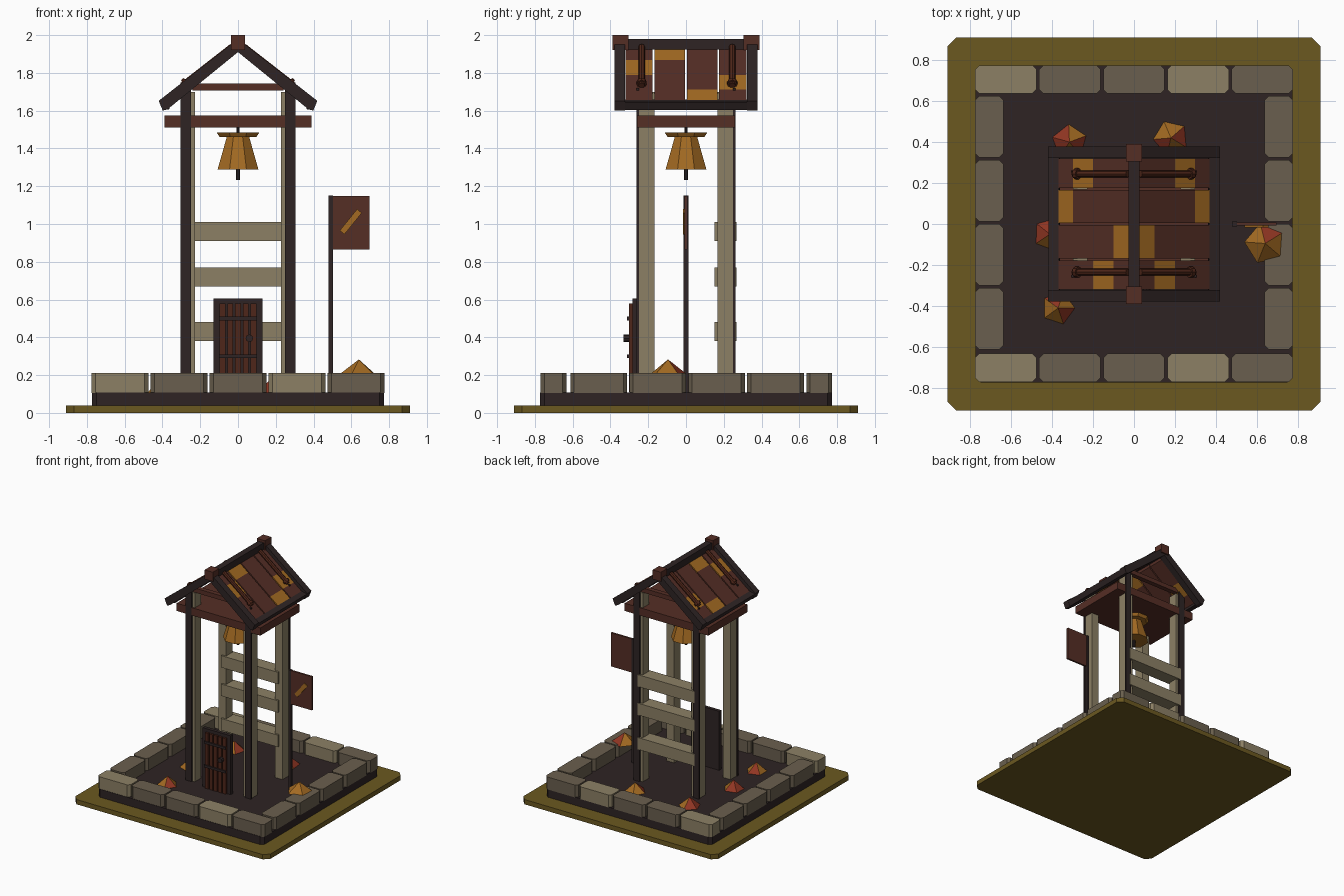
import bpy, bmesh, math
from mathutils import Vector

if "Cube" in bpy.data.objects:
    bpy.data.objects.remove(bpy.data.objects["Cube"])


def material(name, hexcode):
    rgb = [int(hexcode[i:i + 2], 16) / 255 for i in (0, 2, 4)]
    lin = [c / 12.92 if c <= 0.04045 else ((c + 0.055) / 1.055) ** 2.4 for c in rgb]
    m = bpy.data.materials.new(name)
    m.diffuse_color = (*lin, 1)
    m.use_nodes = True
    m.node_tree.nodes["Principled BSDF"].inputs["Base Color"].default_value = m.diffuse_color
    return m


OLIVE = material("olive ground", "6b5820")
DARK = material("charcoal", "2e2424")
LIGHT = material("light stone", "8c8065")
MID = material("mid stone", "6a5f4e")
BROWN = material("red brown wood", "552e25")
DOOR = material("door wood", "4f2619")
GOLD = material("gold", "a36a22")
RED = material("rust red", "923623")


def finish(name, bm, *mats):
    bmesh.ops.recalc_face_normals(bm, faces=bm.faces)
    me = bpy.data.meshes.new(name)
    bm.to_mesh(me)
    bm.free()
    for m in mats:
        me.materials.append(m)
    ob = bpy.data.objects.new(name, me)
    bpy.context.collection.objects.link(ob)
    return ob


def box(name, x, y, z, mat, chamfer=0):
    """Box from (min, max) ranges, optionally with chamfered upright edges."""
    bm = bmesh.new()
    bmesh.ops.create_cube(bm, size=1)
    for v in bm.verts:
        v.co = [(r[0] + r[1]) / 2 + c * (r[1] - r[0]) for c, r in zip(v.co, (x, y, z))]
    if chamfer:
        up = [e for e in bm.edges if abs(e.verts[0].co.z - e.verts[1].co.z) > 1e-4]
        bmesh.ops.bevel(bm, geom=up, offset=chamfer, segments=1, affect='EDGES')
    return finish(name, bm, mat)


def prism(name, profile, y, mat, side=1):
    """Extrude an x-z profile along y; side = -1 mirrors it in x."""
    bm = bmesh.new()
    f = bm.faces.new([bm.verts.new((side * px, y[0], pz)) for px, pz in profile])
    ext = bmesh.ops.extrude_face_region(bm, geom=[f])["geom"]
    for v in ext:
        if isinstance(v, bmesh.types.BMVert):
            v.co.y = y[1]
    return finish(name, bm, mat)


def rod(name, a, b, r1, r2, mat, sides=8):
    a, b = Vector(a), Vector(b)
    bm = bmesh.new()
    bmesh.ops.create_cone(bm, cap_ends=True, segments=sides, radius1=r1, radius2=r2,
                          depth=(b - a).length)
    ob = finish(name, bm, mat)
    spin = Vector((0, 0, 1)).rotation_difference(b - a).to_matrix().to_4x4()
    ob.data.transform(spin)
    ob.location = (a + b) / 2
    return ob


# Ground plate and dark floor
box("ground_plate", (-.91, .91), (-.91, .91), (0, .04), OLIVE, .042)
box("floor_slab", (-.773, .773), (-.773, .773), (.04, .108), DARK, .025)

# Stone kerb: five stones front and back, four on each side
for y in ((-.77, -.633), (.637, .774)):
    for i in range(5):
        c = (i - 2) * .3125
        box("kerb_stone", (c - .15, c + .15), y, (.105, .21),
            LIGHT if i in (0, 3) else MID, .02)
for x in ((-.775, -.637), (.637, .775)):
    for i in range(4):
        c = -.462 + i * .312
        box("side_kerb_stone", x, (c - .15, c + .15), (.105, .21), MID, .02)

# Posts with dark facing boards on their outer faces
for sx in (-1, 1):
    for sy in (-1, 1):
        xs = lambda a, b: tuple(sorted((sx * a, sx * b)))
        ys = lambda a, b: tuple(sorted((sy * a, sy * b)))
        box("post", xs(.228, .298), ys(.168, .25), (.1, 1.7), LIGHT)
        box("post_facing", xs(.25, .305), ys(.25, .262), (.1, 1.72), DARK)

# Back rails
for z in (.43, .72, .96):
    box("back_rail", (-.265, .265), (.152, .268), (z - .05, z + .05), LIGHT)

# Platform under the roof and gable ties
box("bell_platform", (-.39, .39), (-.26, .26), (1.51, 1.575), BROWN)
for y in (-.235, .235):
    box("gable_tie", (-.24, .24), (y - .02, y + .02), (1.708, 1.745), BROWN)

# Roof: planks in four segments, one gold patch per plank
plank_y = ((-.32, -.178), (-.168, -.006), (.004, .166), (.176, .32))
cuts = (.02, .1, .2, .297, .385)
patch = (1, 0, 3, 2)
roof_z = lambda x: 1.945 - .78 * x
for s in (-1, 1):
    for y, gold in zip(plank_y, patch):
        for k in range(4):
            a, b = cuts[k], cuts[k + 1]
            prism("roof_plank", [(a, roof_z(a)), (b, roof_z(b)), (b, roof_z(b) - .03),
                                 (a, roof_z(a) - .03)], y, GOLD if k == gold else BROWN, s)
    # Rafters at both gables and the eave board
    for y in ((-.378, -.322), (.322, .378)):
        prism("rafter", [(0, 1.98), (.42, 1.652), (.398, 1.6), (.372, 1.608), (0, 1.91)],
              y, DARK, s)
    prism("eave_board", [(.367, 1.658), (.417, 1.645), (.397, 1.603), (.362, 1.608)],
          (-.325, .325), DARK, s)
    # Wooden rods lying on each slope, with end collars
    for y in (-.235, .245):
        at = lambda x: (s * x, y, roof_z(x) + .018)
        rod("roof_rod", at(.03), at(.295), .017, .017, DOOR)
        rod("rod_collar", at(.27), at(.286), .027, .027, DOOR)

# Ridge beam and its end blocks
box("ridge_beam", (-.027, .027), (-.375, .375), (1.925, 1.98), DARK)
for y in ((-.39, -.305), (.305, .39)):
    box("ridge_block", (-.038, .038), y, (1.922, 2), BROWN)

# Bell with crown, hanger and clapper
for name, z0, z1, r0, r1 in (("bell_body", 1.288, 1.468, .117, .062),
                             ("bell_crown", 1.46, 1.484, .105, .122)):
    bell = rod(name, (0, 0, z0), (0, 0, z1), r0, r1, GOLD)
    bell.rotation_euler.z = math.pi / 8
rod("bell_hanger", (0, 0, 1.48), (0, 0, 1.515), .009, .009, DARK)
rod("clapper", (0, 0, 1.232), (0, 0, 1.3), .011, .011, DARK)

# Door: frame, planks, straps and knob
box("door_frame", (-.13, .13), (-.284, -.255), (.1, .605), DARK)
for i in range(5):
    c = (i - 2) * .041
    box("door_plank", (c - .0155, c + .0155), (-.302, -.28), (.11, .578), DOOR)
for z in (.3, .5):
    box("door_strap", (-.1, .1), (-.312, -.3), (z - .01, z + .01), DARK)
rod("door_knob", (.06, -.3, .395), (.06, -.33, .395), .02, .02, DARK)

# Banner on its pole with a diagonal gold stripe
box("banner_pole", (.478, .502), (-.012, .012), (.1, 1.15), DARK)
box("banner", (.5, .695), (-.008, .008), (.865, 1.148), BROWN)
stripe = box("banner_stripe", (-.073, .073), (-.006, .002), (-.016, .016), GOLD)
stripe.location = (.597, -.01, 1.012)
stripe.rotation_euler.y = -math.radians(51)

# Leaf heaps: five-sided cones with some rust red faces
heaps = ((-.315, .4, .105, .09, 1.3), (.18, .42, .105, .09, .4), (-.41, -.05, .105, .085, .9),
         (-.37, -.41, .105, .085, 2.2), (.64, -.095, .205, .102, 1.5))
for n, (x, y, z, r, turn) in enumerate(heaps):
    bm = bmesh.new()
    bmesh.ops.create_cone(bm, cap_ends=True, segments=5, radius1=r, radius2=0, depth=.078)
    bm.faces.ensure_lookup_table()
    for i, f in enumerate([f for f in bm.faces if len(f.verts) == 3]):
        f.material_index = 1 if (i == 1 if n == 4 else i % 2 == n % 2) else 0
    heap = finish("leaf_heap", bm, GOLD, RED)
    heap.location = (x, y, z + .039)
    heap.rotation_euler.z = turn
